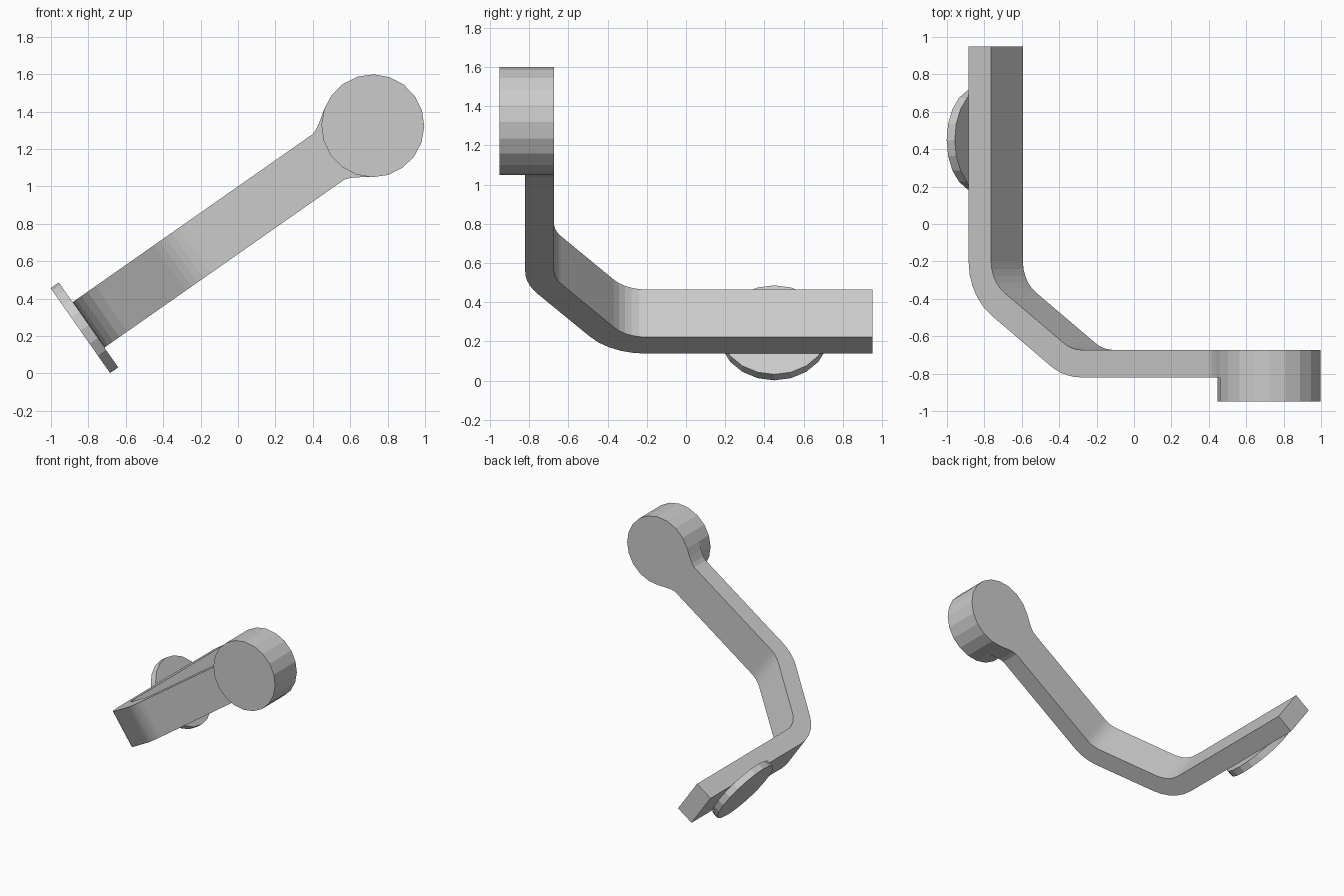
import bpy, bmesh
from math import radians, sin, cos, tan
from mathutils import Vector, Matrix

if "Cube" in bpy.data.objects:
    bpy.data.objects.remove(bpy.data.objects["Cube"])

# The crank is modelled upright (x along arm, z across its width), then tilted about y
TILT = Matrix.Rotation(radians(-35), 4, 'Y')
MID = 0.671            # centre line across the width
HALF = 0.148           # half of the bar width
THICK = 0.147          # bar thickness
R_DISC = 0.275
PIVOT = 1.35           # pivot centre along the arm


def prism(name, outline, axis, lo, hi):
    """Extrude a 2D outline along 'x' (y,z), 'y' (x,z) or 'z' (x,y)."""
    place = {'x': lambda a, b, h: (h, a, b),
             'y': lambda a, b, h: (a, h, b),
             'z': lambda a, b, h: (a, b, h)}[axis]
    bm = bmesh.new()
    rings = [[bm.verts.new(TILT @ Vector(place(a, b, h))) for a, b in outline]
             for h in (lo, hi)]
    bm.faces.new(rings[0])
    bm.faces.new(rings[1])
    n = len(outline)
    for i in range(n):
        j = (i + 1) % n
        bm.faces.new((rings[0][i], rings[0][j], rings[1][j], rings[1][i]))
    bmesh.ops.recalc_face_normals(bm, faces=bm.faces)
    me = bpy.data.meshes.new(name)
    bm.to_mesh(me)
    bm.free()
    ob = bpy.data.objects.new(name, me)
    bpy.context.collection.objects.link(ob)
    return ob


def ring(cx, cy, r, steps):
    return [(cx + r * cos(radians(18 * k)), cy + r * sin(radians(18 * k))) for k in steps]


def rounded(points, radius, segs=5):
    """Replace the inner corners of an open path with arcs."""
    pts = [Vector(p) for p in points]
    out = [pts[0]]
    for a, b, c in zip(pts, pts[1:], pts[2:]):
        d1, d2 = (b - a).normalized(), (c - b).normalized()
        turn = d1.angle(d2)
        start = b - d1 * radius * tan(turn / 2)
        side = (d2 - d1 * d1.dot(d2)).normalized()
        for k in range(segs + 1):
            t = turn * k / segs
            out.append(start + d1 * radius * sin(t) + side * radius * (1 - cos(t)))
    out.append(pts[-1])
    return [tuple(p) for p in out]


# Bent bar: concentric outer and inner paths
NECK = PIVOT - 0.29
outer = rounded([(-0.506, 0.95), (-0.506, -0.384), (0.116, -0.82), (NECK, -0.82)], 0.35)
inner = rounded([(-0.506 + THICK, 0.95), (-0.506 + THICK, -0.307),
                 (0.167, -0.82 + THICK), (NECK, -0.82 + THICK)], 0.203)
prism("bent_arm", outer + inner[::-1], 'z', MID - HALF, MID + HALF)

# Flared neck blending the bar into the pivot drum
flare = [(-0.29, HALF), (-0.26, 0.158), (-0.215, 0.185)]
neck = [(PIVOT + a, MID + b) for a, b in flare]
neck += ring(PIVOT, MID, R_DISC, range(7, 14))
neck += [(PIVOT + a, MID - b) for a, b in flare[::-1]]
prism("flared_neck", neck, 'y', -0.82, -0.82 + THICK)

# Pivot drum at the upper end
prism("pivot_drum", ring(PIVOT, MID, R_DISC, range(20)), 'y', -0.95, -0.82 + THICK)

# Thin round plate on the outside of the lower bar
prism("round_plate", ring(0.45, MID, 0.277, range(20)), 'x', -0.559, -0.506)
